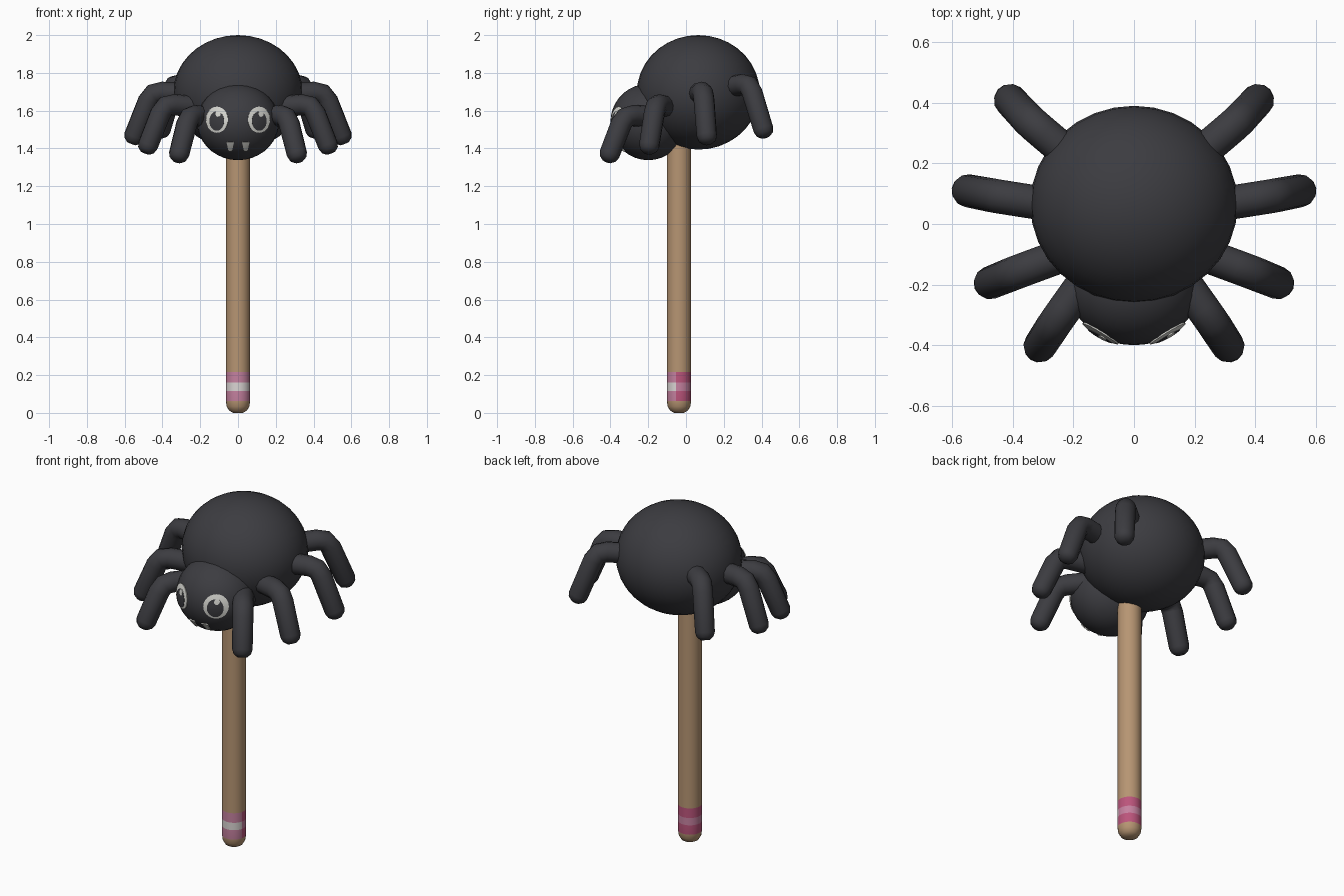
import bpy, bmesh, math
from mathutils import Vector

if "Cube" in bpy.data.objects:
    bpy.data.objects.remove(bpy.data.objects["Cube"])


def material(name, r, g, b):
    m = bpy.data.materials.new(name)
    m.diffuse_color = (r, g, b, 1)
    m.use_nodes = True
    m.node_tree.nodes["Principled BSDF"].inputs["Base Color"].default_value = m.diffuse_color
    return m


BLACK = material("soft black", 0.045, 0.045, 0.052)
WHITE = material("eye white", 0.68, 0.68, 0.64)
WOOD = material("wood", 0.47, 0.30, 0.17)
PINK = material("deep pink", 0.50, 0.09, 0.20)
PALE = material("pale pink", 0.56, 0.22, 0.35)
CREAM = material("off white", 0.70, 0.66, 0.65)

HEAD_C = Vector((0, -0.20, 1.54))
HEAD_R = Vector((0.217, 0.20, 0.202))


def finish(name, bm, mats, angle=50):
    bmesh.ops.recalc_face_normals(bm, faces=bm.faces)
    me = bpy.data.meshes.new(name)
    bm.to_mesh(me)
    bm.free()
    for m in mats:
        me.materials.append(m)
    ob = bpy.data.objects.new(name, me)
    bpy.context.collection.objects.link(ob)
    bpy.context.view_layer.objects.active = ob
    ob.select_set(True)
    bpy.ops.object.shade_smooth_by_angle(angle=math.radians(angle))
    ob.select_set(False)
    return ob


def ellipsoid(name, centre, radii, mat):
    bm = bmesh.new()
    bmesh.ops.create_uvsphere(bm, u_segments=32, v_segments=18, radius=1)
    for v in bm.verts:
        v.co = Vector(c + a * r for c, a, r in zip(centre, v.co, radii))
    return finish(name, bm, [mat])


def loft(bm, rings):
    """Skin a list of equal point rings, closing both ends."""
    rows = [[bm.verts.new(p) for p in ring] for ring in rings]
    n = len(rows[0])
    faces = []
    for a, b in zip(rows, rows[1:]):
        for i in range(n):
            j = (i + 1) % n
            faces.append(bm.faces.new((a[i], a[j], b[j], b[i])))
    bm.faces.new(rows[0])
    bm.faces.new(rows[-1])
    return faces


def leg(name, start, knee, tip, side, r=0.056, n=12):
    s, k, t = (Vector((p[0] * side, p[1], p[2])) for p in (start, knee, tip))
    d1, d2 = (k - s).normalized(), (t - k).normalized()
    across = d1.cross(d2).normalized()
    mid = (d1 + d2).normalized()
    bend = 0.05
    # centre, direction, radius of each cross-section
    sections = [(s, d1, r), (k - d1 * bend, d1, r),
                (k - d1 * bend * .25 + d2 * bend * .25, mid, r),
                (k + d2 * bend, d2, r), (t, d2, r * 0.97),
                (t + d2 * 0.025, d2, r * 0.82), (t + d2 * 0.042, d2, r * 0.45)]
    rings = []
    for c, d, rad in sections:
        up = across.cross(d)
        rings.append([c + rad * (across * math.cos(a) + up * math.sin(a))
                      for a in (2 * math.pi * i / n for i in range(n))])
    bm = bmesh.new()
    loft(bm, rings)
    finish(name, bm, [BLACK])


def head_point(x, z, lift):
    """Point on the front of the head, raised by lift."""
    u, w = (x - HEAD_C.x) / HEAD_R.x, (z - HEAD_C.z) / HEAD_R.z
    y = HEAD_C.y - HEAD_R.y * math.sqrt(max(0, 1 - u * u - w * w))
    p = Vector((x, y, z))
    nrm = Vector((p - HEAD_C)[i] / HEAD_R[i] ** 2 for i in range(3)).normalized()
    return p + nrm * lift


def plate(name, outline, lift, mat):
    """Thin curved plate lying on the head."""
    cx = sum(p[0] for p in outline) / len(outline)
    cz = sum(p[1] for p in outline) / len(outline)
    rings = [[head_point(x, z, -0.003) for x, z in outline]]
    for f in (1, 0.7, 0.4, 0.1):
        rings.append([head_point(cx + (x - cx) * f, cz + (z - cz) * f, lift)
                      for x, z in outline])
    bm = bmesh.new()
    loft(bm, rings)
    finish(name, bm, [mat], 35)


def oval(cx, cz, rx, rz, n=24):
    return [(cx + rx * math.cos(2 * math.pi * i / n),
             cz + rz * math.sin(2 * math.pi * i / n)) for i in range(n)]


# Body and head
ellipsoid("body", (0, 0.065, 1.697), (0.342, 0.325, 0.303), BLACK)
ellipsoid("head", HEAD_C, HEAD_R, BLACK)

# Four bent legs per side: start, knee, tip
LEGS = {
    "front_leg": ((0.15, -0.17, 1.57), (0.26, -0.325, 1.575), (0.312, -0.405, 1.37)),
    "front_middle_leg": ((0.20, -0.09, 1.62), (0.39, -0.16, 1.635), (0.477, -0.195, 1.415)),
    "rear_middle_leg": ((0.25, 0.06, 1.69), (0.455, 0.092, 1.70), (0.55, 0.11, 1.465)),
    "rear_leg": ((0.18, 0.20, 1.72), (0.34, 0.335, 1.745), (0.41, 0.41, 1.50)),
}
for side, label in ((1, "right"), (-1, "left")):
    for name, pts in LEGS.items():
        leg(f"{label}_{name}", *pts, side)
    # Eye, pupil, highlight and fang
    x = 0.11 * side
    plate(f"{label}_eye", oval(x, 1.552, 0.058, 0.068), 0.004, WHITE)
    plate(f"{label}_pupil", oval(x, 1.545, 0.038, 0.050), 0.006, BLACK)
    plate(f"{label}_eye_highlight", oval(x + 0.008, 1.582, 0.013, 0.016, 12), 0.008, WHITE)
    fx = 0.04 * side
    plate(f"{label}_fang", [(fx - 0.019, 1.435), (fx + 0.019, 1.435),
                            (fx + 0.009, 1.388), (fx - 0.009, 1.388)], 0.006, WHITE)

# Stick with coloured bands near its foot
profile = [(0.025, 0.0), (0.047, 0.012), (0.060, 0.034), (0.064, 0.062),
           (0.064, 0.117), (0.064, 0.16), (0.064, 0.216), (0.064, 1.5)]
N = 24
bm = bmesh.new()
faces = loft(bm, [[Vector((r * math.cos(2 * math.pi * i / N),
                           -0.037 + r * math.sin(2 * math.pi * i / N), z))
                   for i in range(N)] for r, z in profile])
for f in faces:
    c = f.calc_center_median()
    front = c.y < -0.058
    if 0.117 < c.z < 0.16:
        f.material_index = 3 if front else 2
    elif 0.062 < c.z < 0.216:
        f.material_index = 2 if front else 1
finish("stick", bm, [WOOD, PINK, PALE, CREAM])
